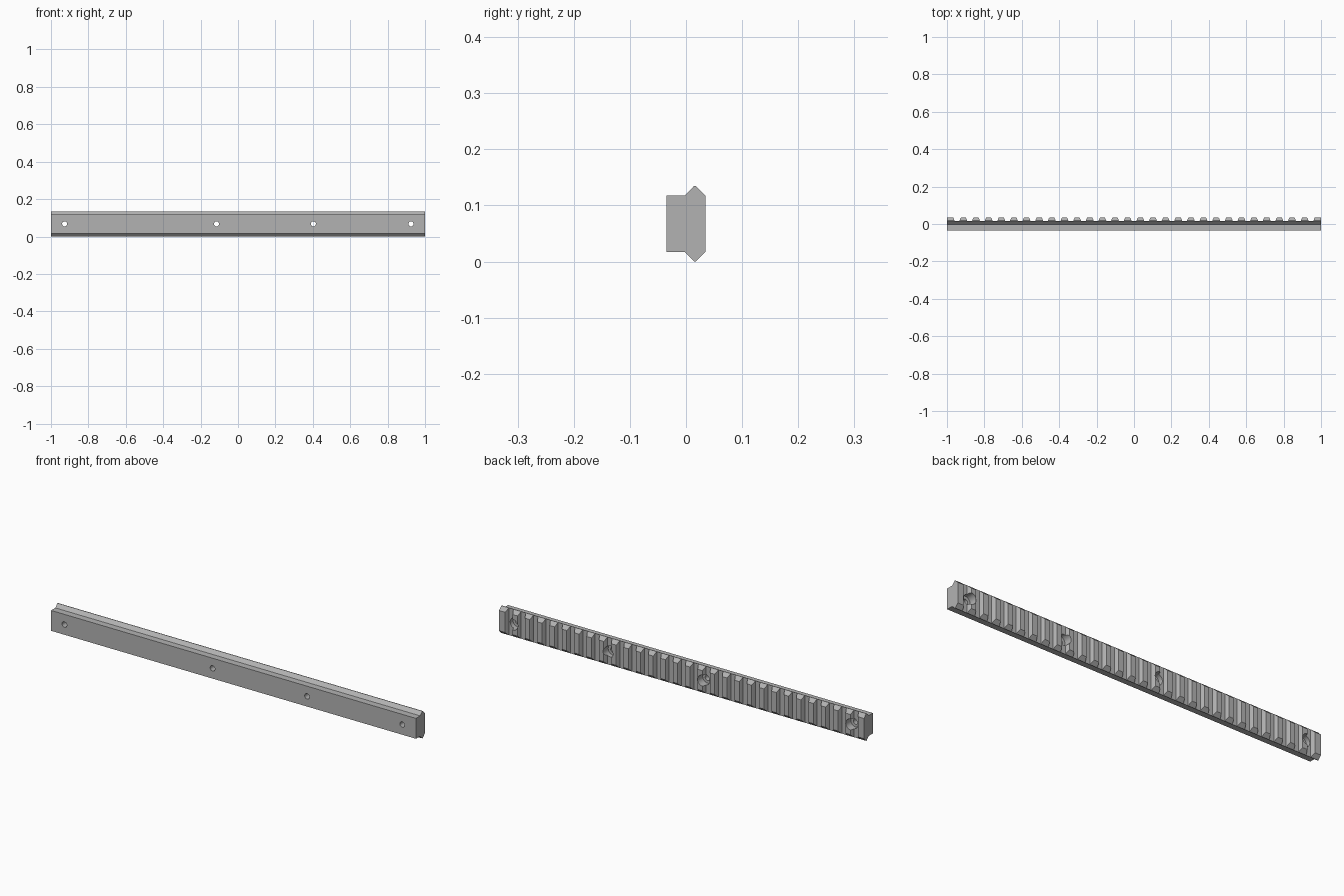
import bpy, bmesh, math

if "Cube" in bpy.data.objects:
    bpy.data.objects.remove(bpy.data.objects["Cube"])

# Material
steel = bpy.data.materials.new("grey metal")
steel.diffuse_color = (0.45, 0.45, 0.45, 1)
steel.use_nodes = True
steel.node_tree.nodes["Principled BSDF"].inputs["Base Color"].default_value = steel.diffuse_color

MID = 0.0675          # height of the rail centre line
TEETH = 30
PITCH = 1.96 / (TEETH - 1)


def prism(bm, ring_a, ring_b):
    """Closed solid between two matching rings of points."""
    a = [bm.verts.new(p) for p in ring_a]
    b = [bm.verts.new(p) for p in ring_b]
    bm.faces.new(a)
    bm.faces.new(b[::-1])
    for i in range(len(a)):
        j = (i + 1) % len(a)
        bm.faces.new((a[j], a[i], b[i], b[j]))


def circle(x, y, r, n=24):
    return [(x + r * math.cos(2 * math.pi * i / n), y,
             MID + r * math.sin(2 * math.pi * i / n)) for i in range(n)]


def finish(bm, name):
    bmesh.ops.recalc_face_normals(bm, faces=bm.faces)
    me = bpy.data.meshes.new(name)
    bm.to_mesh(me)
    bm.free()
    ob = bpy.data.objects.new(name, me)
    bpy.context.collection.objects.link(ob)
    me.materials.append(steel)
    return ob


# Rail body: mirrored cross-section (y, half height) swept along x
half = [(-0.035, 0.0505), (-0.002, 0.0505), (0.0145, 0.0675),
        (0.0175, 0.0675), (0.035, 0.050)]
section = [(y, MID + h) for y, h in half] + [(y, MID - h) for y, h in half[::-1]]
bm = bmesh.new()
prism(bm, [(-1, y, z) for y, z in section], [(1, y, z) for y, z in section])
rail = finish(bm, "toothed_rail")

# Cross slots with sloping walls between the teeth
bm = bmesh.new()
for i in range(TEETH - 1):
    x = (i - (TEETH - 2) / 2) * PITCH
    slot = [(x - 0.013, 0.017), (x + 0.013, 0.017), (x + 0.0165, 0.027),
            (x + 0.0215, 0.036), (x - 0.0215, 0.036), (x - 0.0165, 0.027)]
    prism(bm, [(px, py, -0.05) for px, py in slot],
          [(px, py, 0.2) for px, py in slot])
slots = finish(bm, "slot_cutter")

# Screw holes, and wider recesses for the screw heads
HOLES = (-0.927, -0.115, 0.403, 0.925)
cutters = [slots]
for name, r, y0, y1 in (("hole_cutter", 0.0135, -0.06, 0.06),
                        ("recess_cutter", 0.027, -0.005, 0.06)):
    bm = bmesh.new()
    for x in HOLES:
        prism(bm, circle(x, y0, r), circle(x, y1, r))
    cutters.append(finish(bm, name))

for c in cutters:
    c.hide_render = True
    mod = rail.modifiers.new(c.name, 'BOOLEAN')
    mod.operation = 'DIFFERENCE'
    mod.solver = 'EXACT'
    mod.object = c

# Apply the cuts, drop the cutters, smooth only the hole walls
bpy.context.view_layer.objects.active = rail
rail.select_set(True)
for m in list(rail.modifiers):
    bpy.ops.object.modifier_apply(modifier=m.name)
for c in cutters:
    bpy.data.objects.remove(c)
bpy.ops.object.select_all(action='DESELECT')
rail.select_set(True)
bpy.ops.object.shade_smooth_by_angle(angle=math.radians(18))
